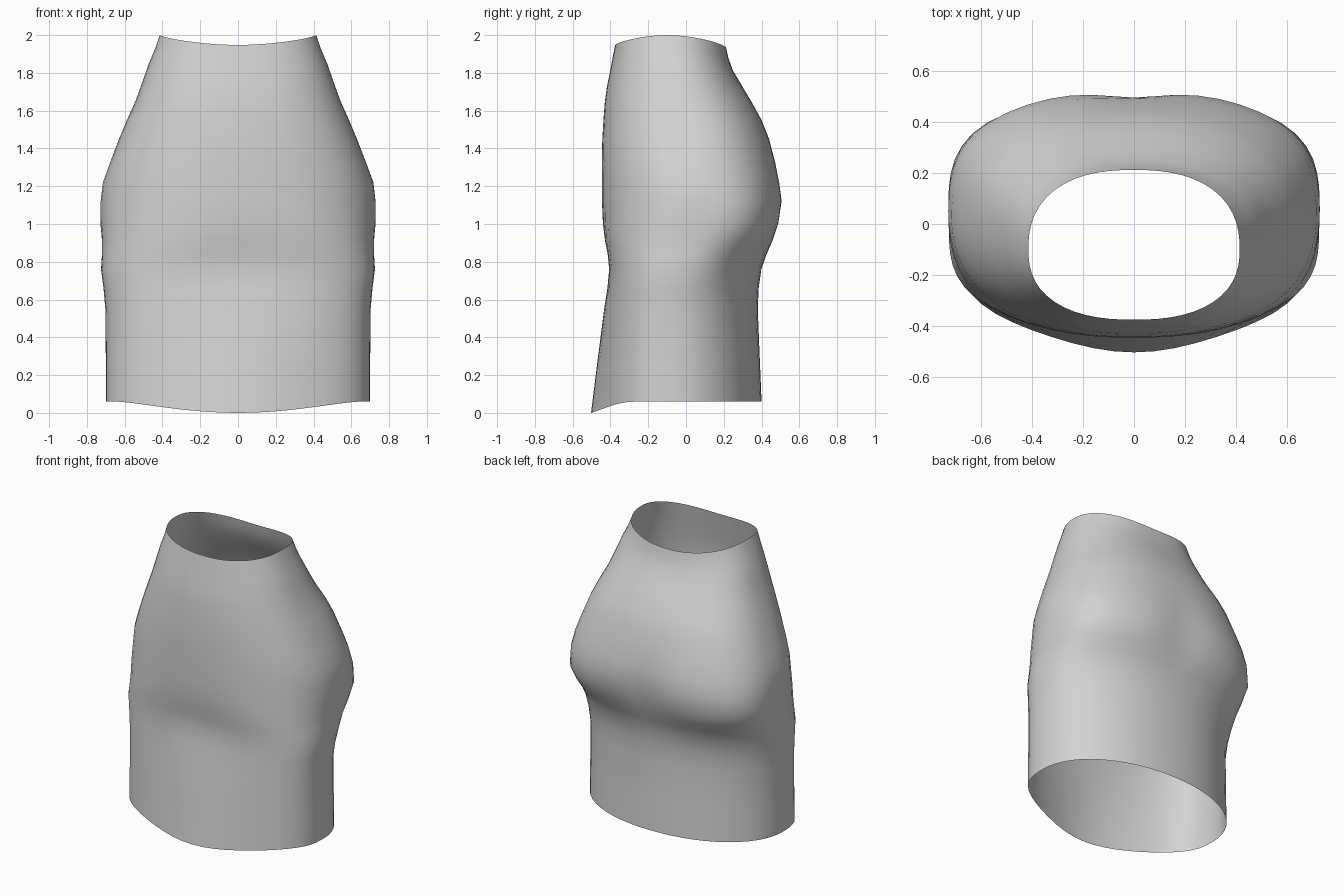
import bpy, bmesh, math

SEGMENTS = 56

# Cross-sections: height, half width, front y, back y, centre y, front and back squareness
RINGS = [
    (0.06, 0.70, -0.425, 0.40, -0.06, 2.75, 2.08),
    (0.30, 0.70, -0.42, 0.39, -0.06, 2.75, 2.08),
    (0.55, 0.702, -0.415, 0.38, -0.06, 2.75, 2.08),
    (0.66, 0.712, -0.412, 0.385, -0.05, 2.75, 2.1),
    (0.76, 0.725, -0.412, 0.40, -0.03, 2.75, 2.15),
    (0.84, 0.720, -0.422, 0.43, 0.00, 2.75, 2.35),
    (0.91, 0.720, -0.432, 0.46, 0.03, 2.7, 2.65),
    (1.00, 0.728, -0.440, 0.485, 0.05, 2.55, 3.0),
    (1.12, 0.728, -0.445, 0.503, 0.07, 2.45, 2.65),
    (1.22, 0.717, -0.445, 0.495, 0.06, 2.4, 2.5),
    (1.32, 0.680, -0.446, 0.475, 0.04, 2.4, 2.45),
    (1.45, 0.630, -0.443, 0.440, 0.02, 2.4, 2.4),
    (1.55, 0.588, -0.437, 0.400, 0.00, 2.4, 2.35),
    (1.65, 0.543, -0.430, 0.350, -0.03, 2.4, 2.3),
    (1.75, 0.507, -0.418, 0.300, -0.05, 2.4, 2.3),
    (1.85, 0.472, -0.400, 0.250, -0.07, 2.4, 2.35),
    (1.93, 0.438, -0.387, 0.225, -0.09, 2.4, 2.4),
    (2.00, 0.414, -0.375, 0.212, -0.10, 2.4, 2.4),
]


def bump(x, z, cx, cz, rx, rz):
    """Soft round falloff around a point."""
    return math.exp(-((x - cx) / rx) ** 2 - ((z - cz) / rz) ** 2)


def point(ring, angle):
    z, half, front, back, mid, n_front, n_back = ring
    c, s = math.cos(angle), math.sin(angle)
    n = n_back if s > 0 else n_front
    r = (abs(c) ** n + abs(s) ** n) ** (-1 / n)
    depth = (back - mid) if s > 0 else (mid - front)
    x, y = half * r * c, mid + depth * r * s
    ax, facing = abs(x), abs(s)
    if s > 0:
        # seat: shallow cleft between two lobes
        y -= 0.011 * facing * bump(ax, z, 0, 1.05, 0.14, 0.2)
        y += 0.012 * facing * bump(ax, z, 0.26, 1.08, 0.2, 0.15)
        # hip hollow
        x -= math.copysign(0.010 * bump(y, z, 0.24, 1.22, 0.16, 0.1), c)
    else:
        # belly crease and flared front hem
        y += 0.008 * facing * bump(ax, z, 0, 0.82, 0.25, 0.1)
        low = max(0, (0.7 - z) / 0.64)
        y -= 0.078 * facing * low * math.exp(-(ax / 0.38) ** 2)
        z -= 0.06 * max(0, 1 - (ax / 0.65) ** 2) ** 1.5 * max(0, (0.5 - z) / 0.44)
    # waist dips at front and back
    z -= (0.065 if s > 0 else 0.052) * s * s * max(0, (z - 1.6) / 0.4)
    return x, y, z


# Skirt: one open tube
bm = bmesh.new()
loops = [[bm.verts.new(point(r, 2 * math.pi * i / SEGMENTS)) for i in range(SEGMENTS)]
         for r in RINGS]
for lower, upper in zip(loops, loops[1:]):
    for i in range(SEGMENTS):
        j = (i + 1) % SEGMENTS
        bm.faces.new((lower[i], lower[j], upper[j], upper[i])).smooth = True
mesh = bpy.data.meshes.new("skirt")
bm.to_mesh(mesh)
bm.free()

cloth = bpy.data.materials.new("grey cloth")
cloth.diffuse_color = (0.65, 0.65, 0.65, 1)
mesh.materials.append(cloth)
skirt = bpy.data.objects.new("skirt", mesh)
bpy.context.collection.objects.link(skirt)
